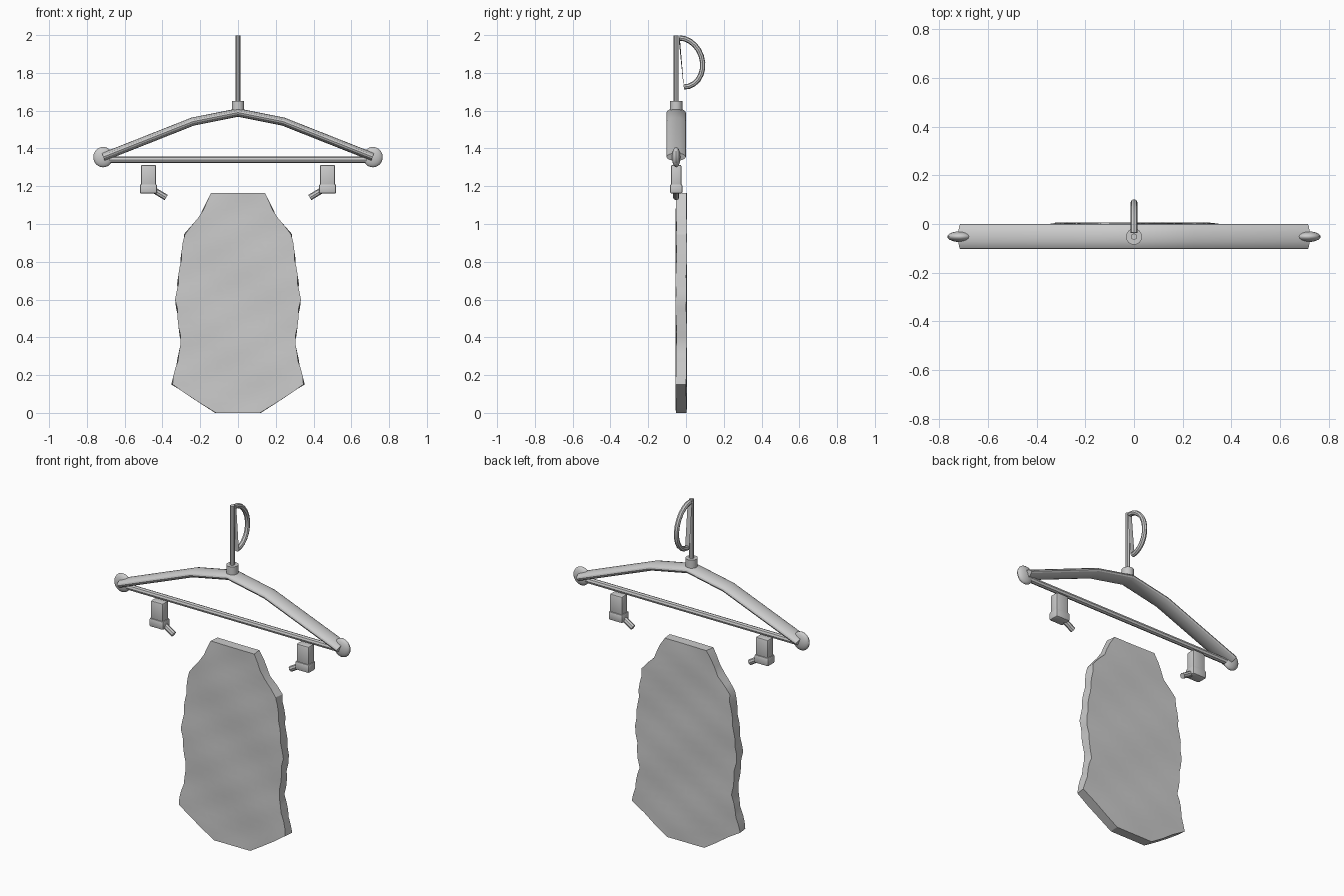
import bpy, bmesh, math
from mathutils import Vector

if "Cube" in bpy.data.objects:
    bpy.data.objects.remove(bpy.data.objects["Cube"])

YC = -0.052


def finish(name, bm, angle=32):
    bmesh.ops.recalc_face_normals(bm, faces=bm.faces[:])
    me = bpy.data.meshes.new(name)
    bm.to_mesh(me)
    bm.free()
    ob = bpy.data.objects.new(name, me)
    bpy.context.collection.objects.link(ob)
    me.shade_smooth()
    me.set_sharp_from_angle(angle=math.radians(angle))
    return ob


def sweep(name, pts, side, a, b, sides=12, closed=False):
    """Elliptical tube along a planar path; b is the radius along 'side', a across it."""
    bm = bmesh.new()
    pts = [Vector(p) for p in pts]
    side = Vector(side)
    rings = []
    for i, p in enumerate(pts):
        t = (pts[min(i + 1, len(pts) - 1)] - pts[max(i - 1, 0)]).normalized()
        n = t.cross(side)
        ring = []
        for k in range(sides):
            w = 2 * math.pi * k / sides
            ring.append(bm.verts.new(p + n * a * math.cos(w) + side * b * math.sin(w)))
        rings.append(ring)
    pairs = list(zip(rings, rings[1:]))
    if closed:
        pairs.append((rings[-1], rings[0]))
    else:
        bm.faces.new(rings[0])
        bm.faces.new(rings[-1])
    for r, s in pairs:
        for k in range(sides):
            j = (k + 1) % sides
            bm.faces.new((r[k], r[j], s[j], s[k]))
    return finish(name, bm)


def box(name, centre, size, bevel):
    bm = bmesh.new()
    bmesh.ops.create_cube(bm, size=1)
    for v in bm.verts:
        v.co = Vector(centre) + Vector(v.co[i] * size[i] for i in range(3))
    bmesh.ops.bevel(bm, geom=bm.edges[:], offset=bevel, segments=2, affect='EDGES', profile=0.5)
    return finish(name, bm)


# Hanger: arched shoulder, trouser bar, neck collar and stem
sweep("shoulder_arm", [(-0.713, YC, 1.355), (-0.24, YC, 1.542), (0, YC, 1.59),
                       (0.24, YC, 1.542), (0.713, YC, 1.355)], (0, 1, 0), 0.022, 0.051, 16)
sweep("trouser_bar", [(-0.7, YC, 1.34), (0.7, YC, 1.34)], (0, 1, 0), 0.017, 0.017, 8)
sweep("neck_collar", [(0, YC, 1.59), (0, YC, 1.652)], (0, 1, 0), 0.033, 0.033, 16)
sweep("hook_stem", [(0, YC, 1.62), (0, YC, 1.998)], (0, 1, 0), 0.013, 0.013, 8)

# Hook: half loop closed by a flattened straight piece
hook = []
for i in range(13):
    w = math.pi * i / 12
    hook.append((0, -0.024 + 0.112 * math.sin(w) - 0.012 * math.cos(w),
                 1.855 + 0.13 * math.cos(w)))
sweep("hook_loop", hook, (1, 0, 0), 0.014, 0.014, 8, closed=True)

for s, tag in ((-1, "left"), (1, "right")):
    # Flattened ball at the arm tip
    bm = bmesh.new()
    bmesh.ops.create_uvsphere(bm, u_segments=20, v_segments=12, radius=1)
    for v in bm.verts:
        v.co = Vector((s * 0.714 + v.co.x * 0.052, YC + v.co.y * 0.022, 1.354 + v.co.z * 0.054))
    finish("tip_ball_" + tag, bm)
    # Clip: body, jaw and lever
    box("clip_body_" + tag, (s * 0.474, YC, 1.252), (0.08, 0.054, 0.122), 0.007)
    box("clip_jaw_" + tag, (s * 0.474, YC, 1.186), (0.092, 0.066, 0.05), 0.009)
    sweep("clip_lever_" + tag, [(s * 0.45, YC, 1.182), (s * 0.38, YC, 1.14)],
          (0, 1, 0), 0.016, 0.016, 8)

# Hanging cloth panel: half widths down the height, slightly rippled slab
outline = [(1.164, 0.14), (1.03, 0.21), (0.945, 0.285), (0.6, 0.33),
           (0.36, 0.302), (0.15, 0.35), (0.0, 0.12)]
levels = []
for (z0, w0), (z1, w1) in zip(outline, outline[1:]):
    n = max(2, round((z0 - z1) / 0.045))
    levels += [(z0 + (z1 - z0) * i / n, w0 + (w1 - w0) * i / n) for i in range(n)]
levels.append(outline[-1])
COLS = 12
bm = bmesh.new()
layers = []
for y in (-0.053, 0.003):
    grid = []
    for z, w in levels:
        row = []
        for c in range(COLS + 1):
            u = 2 * c / COLS - 1
            x = u * w
            ripple = 0.002 * math.sin(9 * x + 13 * z) + 0.0012 * math.sin(31 * z - 17 * x)
            edge = 0.004 * math.sin(47 * z + 40 * y) * abs(u) ** 6 * math.copysign(1, u)
            row.append(bm.verts.new((x + edge, y + ripple, z)))
        grid.append(row)
    layers.append(grid)
f, b = layers
R = len(levels) - 1
for g in layers:
    for i in range(R):
        for c in range(COLS):
            bm.faces.new((g[i][c], g[i][c + 1], g[i + 1][c + 1], g[i + 1][c]))
for i in range(R):
    for c in (0, COLS):
        bm.faces.new((f[i][c], f[i + 1][c], b[i + 1][c], b[i][c]))
for c in range(COLS):
    for i in (0, R):
        bm.faces.new((f[i][c], f[i][c + 1], b[i][c + 1], b[i][c]))
finish("cloth_panel", bm)
